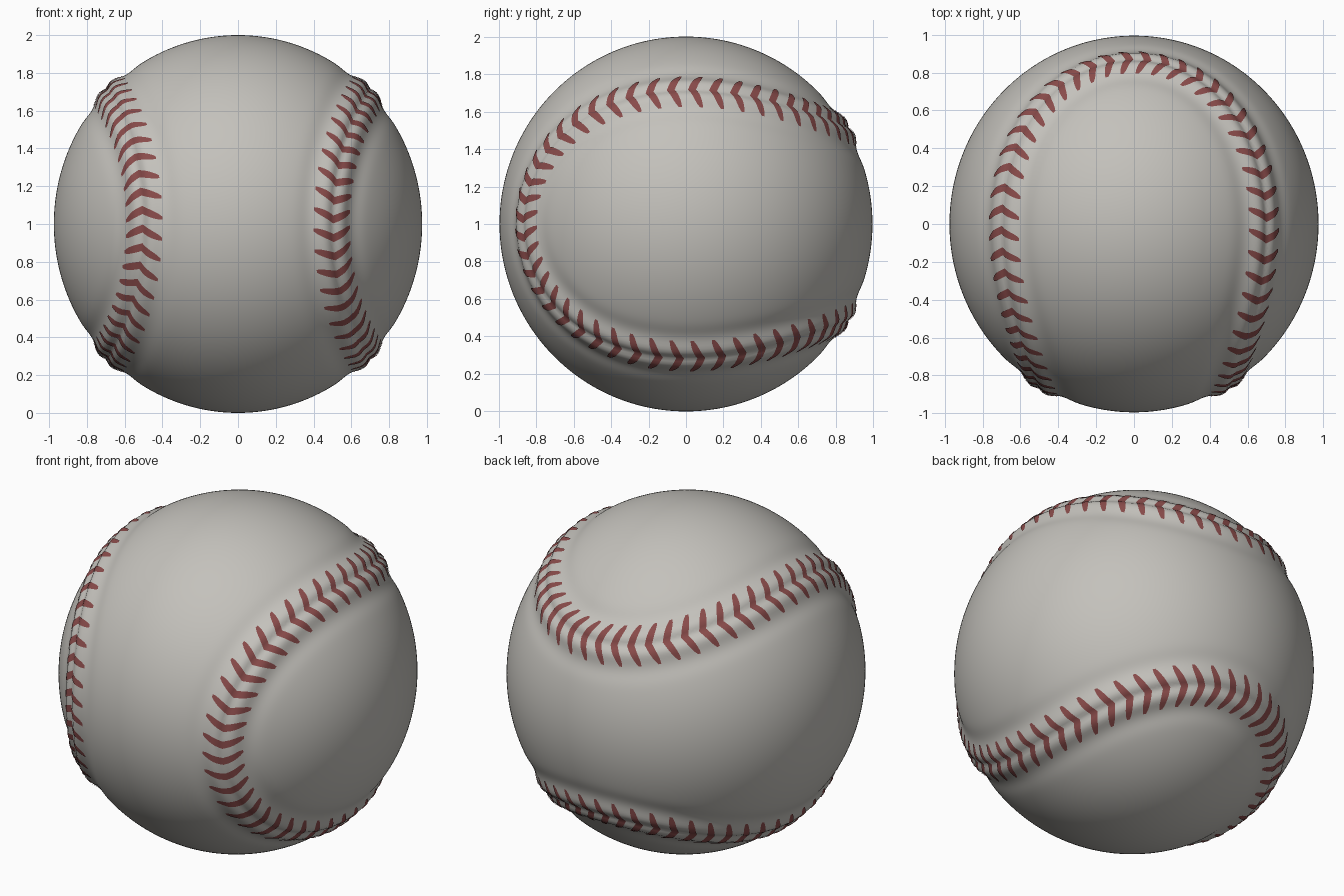
import bpy, bmesh, math
from mathutils import Vector, kdtree

cube = bpy.data.objects.get("Cube")
if cube:
    bpy.data.objects.remove(cube, do_unlink=True)

STITCHES = 96
SCALE = Vector((0.975, 0.995, 1.0))
CENTRE = Vector((0, 0, 1))


def make_material(name, rgb):
    mat = bpy.data.materials.new(name)
    mat.use_nodes = True
    colour = (*rgb, 1)
    mat.diffuse_color = colour
    bsdf = mat.node_tree.nodes["Principled BSDF"]
    bsdf.inputs["Base Color"].default_value = colour
    bsdf.inputs["Roughness"].default_value = 0.6
    return mat


def seam(t):
    """Unit direction of the closed seam curve."""
    a, b = 0.74, 0.24
    return Vector((a * math.cos(t) - b * math.cos(3 * t),
                   -2 * math.sqrt(a * b) * math.cos(2 * t),
                   a * math.sin(t) + b * math.sin(3 * t))).normalized()


# Lookup of seam points, for the distance of any direction from the seam
SAMPLES = 1600
tree = kdtree.KDTree(SAMPLES)
for i in range(SAMPLES):
    tree.insert(seam(math.tau * i / SAMPLES), i)
tree.balance()


def surface(direction, lift=0.0):
    """Leather surface: a ball with a double welt along the seam."""
    d = direction.normalized()
    dist = tree.find(d)[2]
    welt = 0.022 * math.exp(-((dist - 0.045) / 0.05) ** 2)
    groove = 0.005 * math.exp(-((dist - 0.15) / 0.05) ** 2)
    return d * (1 + welt - groove + lift) * SCALE + CENTRE


def finish(bm, name, mat):
    mesh = bpy.data.meshes.new(name)
    bm.to_mesh(mesh)
    bm.free()
    mesh.materials.append(mat)
    for poly in mesh.polygons:
        poly.use_smooth = True
    obj = bpy.data.objects.new(name, mesh)
    bpy.context.collection.objects.link(obj)
    return obj


leather = make_material("off white leather", (0.55, 0.535, 0.5))
thread = make_material("dark red thread", (0.25, 0.07, 0.068))

# Leather ball
bm = bmesh.new()
bmesh.ops.create_icosphere(bm, subdivisions=7, radius=1)
for v in bm.verts:
    v.co = surface(v.co)
finish(bm, "leather_ball", leather)

# Chevron stitches laid on the surface across the seam
bm = bmesh.new()
HALF, STEPS = 0.115, 6
for i in range(STITCHES):
    t = math.tau * (i + 0.5) / STITCHES
    p = seam(t)
    along = (seam(t + 0.001) - seam(t - 0.001)).normalized()
    across = p.cross(along)
    previous = None
    for k in range(-STEPS, STEPS + 1):
        s = k / STEPS
        shift = 0.05 * abs(s) - 0.025
        width = 0.021 * math.sqrt(1 - 0.85 * abs(s) ** 3)
        mid = p + across * (s * HALF) + along * shift
        pair = [bm.verts.new(surface(mid + along * w, 0.004))
                for w in (-width, width)]
        if previous:
            bm.faces.new((previous[0], previous[1], pair[1], pair[0]))
        previous = pair
bm.normal_update()
for f in bm.faces:
    if f.normal.dot(f.calc_center_median() - CENTRE) < 0:
        f.normal_flip()
finish(bm, "seam_stitches", thread)
